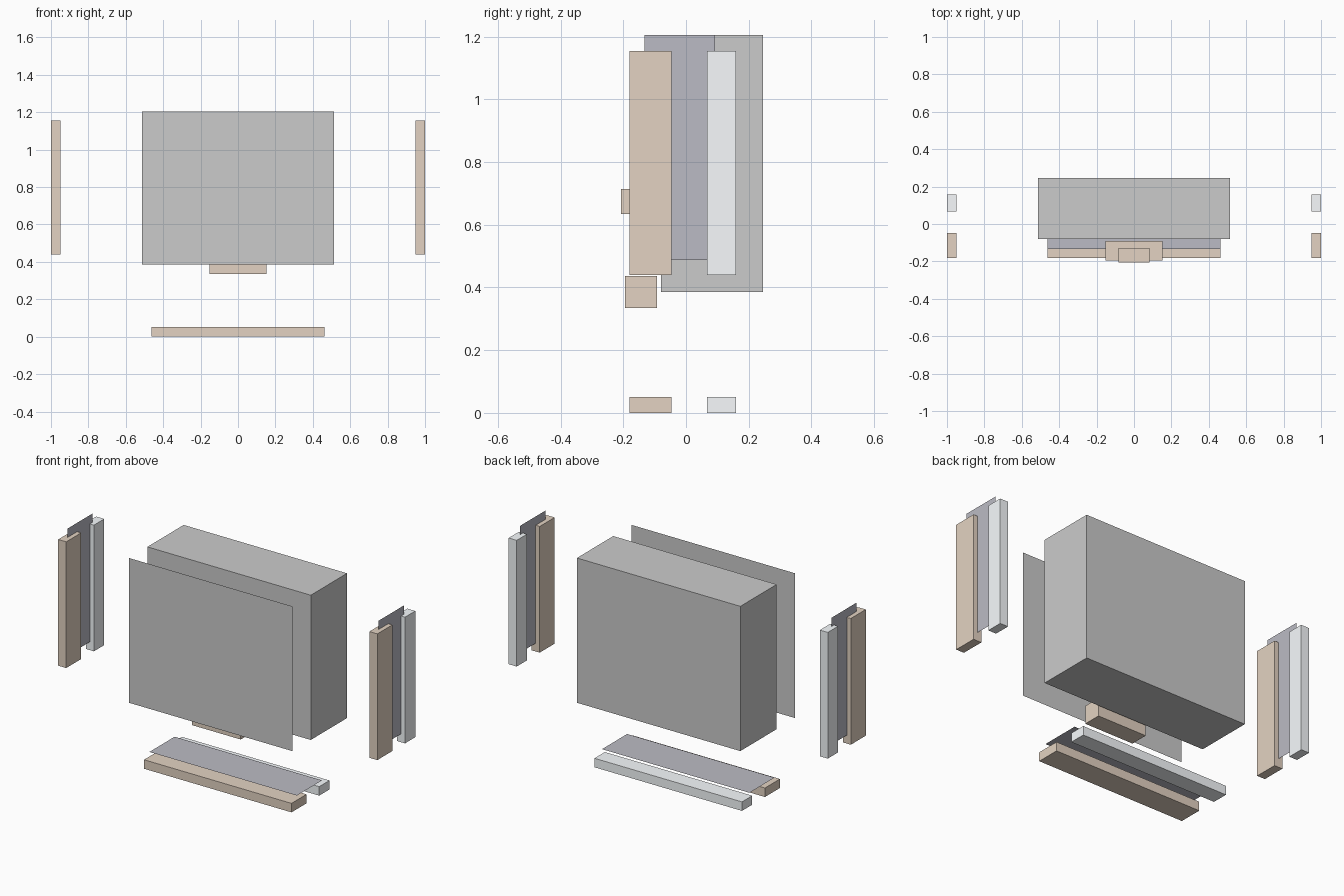
import bpy, bmesh
from mathutils import Matrix, Vector

if "Cube" in bpy.data.objects:
    bpy.data.objects.remove(bpy.data.objects["Cube"])


def material(name, rgb):
    m = bpy.data.materials.new(name)
    m.diffuse_color = (*rgb, 1)
    m.use_nodes = True
    m.node_tree.nodes["Principled BSDF"].inputs["Base Color"].default_value = m.diffuse_color
    return m


WOOD = material("wood", (0.77, 0.65, 0.54))
PALE = material("pale_metal", (0.94, 0.97, 0.99))
SLATE = material("slate", (0.50, 0.50, 0.555))


def block(name, x, y, z, mat=None):
    """Box between (min, max) ranges; a range of zero length gives a single flat sheet."""
    ranges = (x, y, z)
    size = Vector([b - a for a, b in ranges])
    mid = Vector([(a + b) / 2 for a, b in ranges])
    bm = bmesh.new()
    bmesh.ops.create_cube(bm, size=1)
    flat = [i for i in range(3) if size[i] == 0]
    if flat:
        i = flat[0]
        bmesh.ops.delete(bm, geom=[v for v in bm.verts if v.co[i] < 0], context='VERTS')
    bmesh.ops.transform(bm, matrix=Matrix.Diagonal((*size, 1)), verts=bm.verts)
    me = bpy.data.meshes.new(name)
    bm.to_mesh(me)
    bm.free()
    ob = bpy.data.objects.new(name, me)
    ob.location = mid
    bpy.context.collection.objects.link(ob)
    if mat:
        me.materials.append(mat)
    return ob


# Main case and the loose panel in front of it
block("case", (-0.512, 0.512), (-0.08, 0.245), (0.385, 1.205))
block("front_panel", (-0.512, 0.512), (-0.245, -0.245), (0.385, 1.205))

# Two small wooden blocks between case and panel
block("lower_block", (-0.153, 0.153), (-0.194, -0.092), (0.335, 0.437), WOOD)
block("upper_block", (-0.083, 0.083), (-0.207, -0.129), (0.635, 0.714), WOOD)

# Depth ranges shared by the side and bottom frames
FRONT, REAR, SHEET = (-0.181, -0.047), (0.067, 0.159), (-0.133, 0.092)

# Side frames: wooden post, pale post and a sheet between them
for side, s in (("left", -1), ("right", 1)):
    post_x = sorted((s * 0.95, s * 1.0))
    block(side + "_front_post", post_x, FRONT, (0.44, 1.155), WOOD)
    block(side + "_rear_post", post_x, REAR, (0.44, 1.155), PALE)
    block(side + "_sheet", (s * 0.975, s * 0.975), SHEET, (0.487, 1.205), SLATE)

# Bottom frame: two rails with a sheet above
block("bottom_front_rail", (-0.462, 0.462), FRONT, (0, 0.051), WOOD)
block("bottom_rear_rail", (-0.462, 0.462), REAR, (0, 0.051), PALE)
block("bottom_sheet", (-0.462, 0.462), SHEET, (0.077, 0.077), SLATE)
